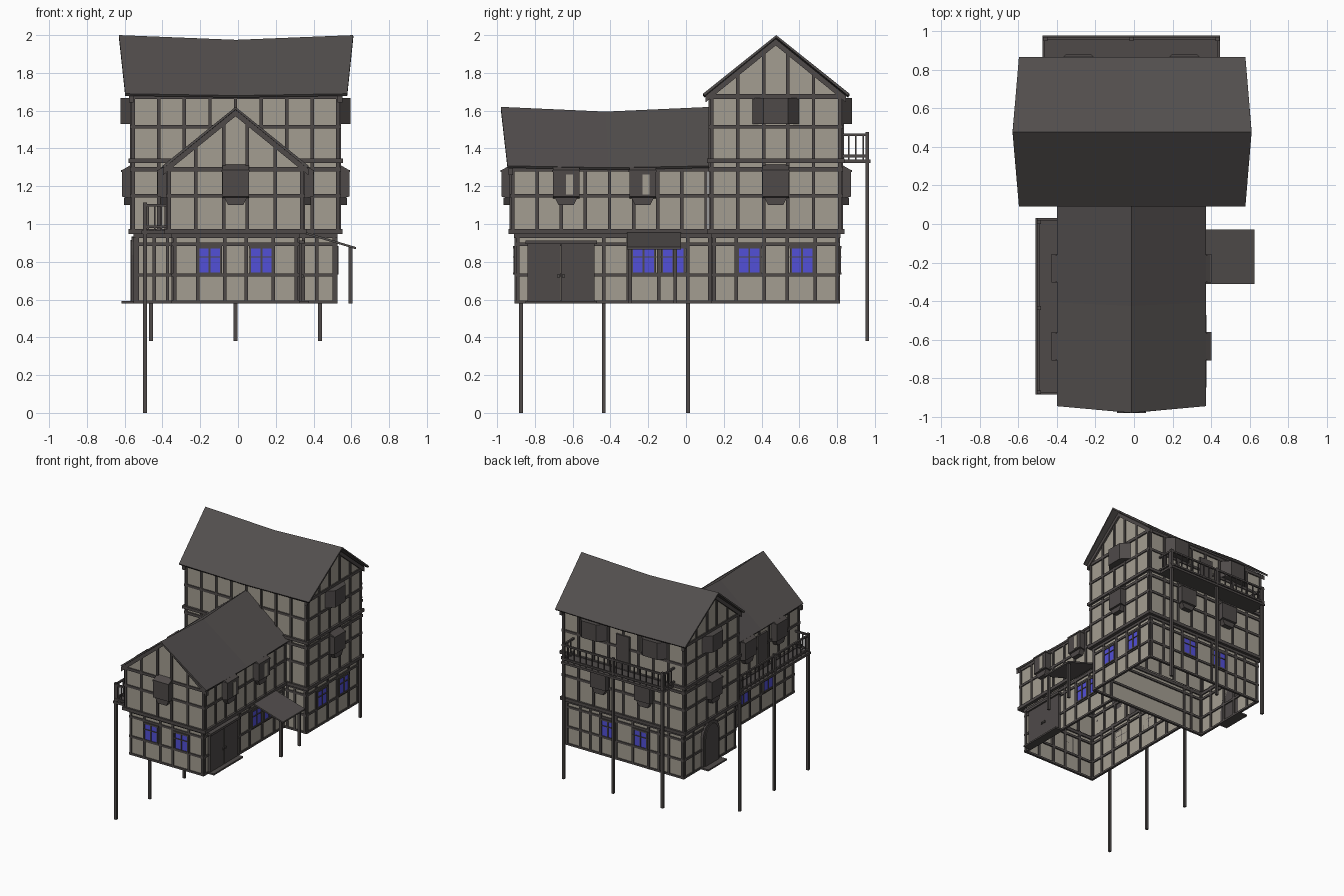
import bpy, bmesh, math
from mathutils import Matrix, Vector

if "Cube" in bpy.data.objects:
    bpy.data.objects.remove(bpy.data.objects["Cube"])

def material(name, rgb):
    m = bpy.data.materials.new(name)
    m.diffuse_color = (*rgb, 1)
    m.use_nodes = True
    m.node_tree.nodes["Principled BSDF"].inputs["Base Color"].default_value = m.diffuse_color
    return m

PLASTER = material("plaster", (0.37, 0.34, 0.285))
TIMBER = material("dark timber", (0.077, 0.068, 0.066))
ROOF = material("roof slate", (0.085, 0.077, 0.075))
GLASS = material("blue glass", (0.085, 0.08, 0.68))
parts = {}
CX = -0.013                                   # shared centre line of both wings


def bm_for(name, mat):
    return parts.setdefault(name, (bmesh.new(), mat))[0]


# Wall-local coordinates: u along the wall, n outward, z up
def prism(name, mat, M, pts, vec):
    bm = bm_for(name, mat)
    a = [bm.verts.new(M @ Vector((u, -n, z))) for u, n, z in pts]
    off = Vector((vec[0], -vec[1], vec[2]))
    b = [bm.verts.new(M @ (Vector((u, -n, z)) + off)) for u, n, z in pts]
    k = len(pts)
    fs = [bm.faces.new(a), bm.faces.new(b[::-1])]
    fs += [bm.faces.new((a[i], b[i], b[(i + 1) % k], a[(i + 1) % k])) for i in range(k)]
    bmesh.ops.recalc_face_normals(bm, faces=fs)


def box(name, mat, M, u0, u1, n0, n1, z0, z1):
    prism(name, mat, M, [(u0, n0, z0), (u1, n0, z0), (u1, n0, z1), (u0, n0, z1)], (0, n1 - n0, 0))


def sheet(name, mat, M, pts):
    bm = bm_for(name, mat)
    bm.faces.new([bm.verts.new(M @ Vector((u, 0, z))) for u, z in pts])


def wall_frames(cy, hx, hy):
    spec = dict(front=(0, -hy, 0), right=(hx, 0, 90), back=(0, hy, 180), left=(-hx, 0, -90))
    return {k: Matrix.Translation((CX + x, cy + y, 0)) @ Matrix.Rotation(math.radians(a), 4, 'Z')
            for k, (x, y, a) in spec.items()}


def storey(name, cy, hx, hy, z0, z1, posts, rails, skip=()):
    F = wall_frames(cy, hx, hy)
    for side, M in F.items():
        if side in skip:
            continue
        h = hx if side in ("front", "back") else hy
        sheet(name + "_walls", PLASTER, M, [(-h, z0), (h, z0), (h, z1), (-h, z1)])
        for u in posts[side]:
            box(name + "_posts", TIMBER, M, u - .009, u + .009, -.01, .009, z0, z1)
        for z, t, out in rails:
            box(name + "_rails", TIMBER, M, -h - out, h + out, -.01, out, z - t, z + t)
    return F


def gable(name, M, half, z0, apex, posts, slope=.81):
    top = lambda u: apex - abs(u) * slope
    sheet(name + "_gable_wall", PLASTER, M, [(-half, z0), (half, z0), (half, top(half)), (0, apex), (-half, top(half))])
    for u in posts:
        a, b = u - .009, u + .009
        prism(name + "_gable_posts", TIMBER, M, [(a, -.01, z0), (b, -.01, z0), (b, -.01, top(b)), (a, -.01, top(a))], (0, .019, 0))
    for s in (-1, 1):
        e = s * (half + .025)
        prism(name + "_rafters", TIMBER, M, [(0, -.01, apex), (e, -.01, top(e)), (e, -.01, top(e) - .035), (0, -.01, apex - .035)], (0, .025, 0))


def mirror(*us):
    return [s * u for u in us for s in (-1, 1)]


def even(h, n):
    return [-h + 2 * h * i / (n - 1) for i in range(n)]


def window(M, u, w=.06):
    box("window_glass", GLASS, M, u - w, u + w, .002, .009, .74, .875)
    for a in (-w, 0, w):
        box("window_frames", TIMBER, M, u + a - .005, u + a + .005, 0, .014, .735, .875)
    for z, t in ((.738, .006), (.826, .003), (.876, .007)):
        box("window_frames", TIMBER, M, u - w - .007, u + w + .007, 0, .015, z - t, z + t)


def oriel(M, u, gap=False):
    w = .07
    prism("oriel_boxes", TIMBER, M, [(u - w, 0, 1.315), (u - w, .052, 1.285), (u - w, .052, 1.145), (u - w, 0, 1.135)], (2 * w, 0, 0))
    prism("oriel_corbels", TIMBER, M, [(u - .06, 0, 1.14), (u + .06, 0, 1.14), (u + .04, 0, 1.1), (u - .04, 0, 1.1)], (0, .04, 0))
    box("oriel_lintels", TIMBER, M, u - w - .004, u + w + .004, 0, .056, 1.275, 1.287)
    if gap:
        box("oriel_openings", PLASTER, M, u, u + .038, .05, .055, 1.155, 1.262)


def shutters(M, u):
    # wide upper window box that narrows outward
    prism("upper_shutters", TIMBER, M, [(u - .122, 0, 1.53), (u + .122, 0, 1.53), (u + .065, .058, 1.53), (u - .065, .058, 1.53)], (0, 0, .137))


def balcony(name, M, u0, u1, d, zf, zr, posts, zb):
    box(name + "_floor", TIMBER, M, u0, u1, 0, d, zf - .012, zf + .006)
    for z in (zr, zf + .025):
        box(name + "_rails", TIMBER, M, u0, u1, d - .022, d - .008, z - .007, z + .007)
        for u in (u0, u1 - .014):
            box(name + "_rails", TIMBER, M, u, u + .014, 0, d - .01, z - .007, z + .007)
    n = round((u1 - u0) / .055)
    for i in range(1, n):
        u = u0 + (u1 - u0) * i / n
        box(name + "_balusters", TIMBER, M, u - .004, u + .004, d - .019, d - .011, zf, zr)
    for u in (u0 + .003, u1 - .011):
        for k in (.25, .5, .75):
            box(name + "_balusters", TIMBER, M, u, u + .008, d * k - .004, d * k + .004, zf, zr)
    for u in posts:
        box(name + "_posts", TIMBER, M, u - .01, u + .01, d - .028, d - .008, zb, zr + .015)


def roof(name, along, centre, half, ridge, eave, zr, ze, sag):
    # along: 'x' or 'y'; ridge and eave are (start, end) along the ridge direction
    bm = bm_for(name, ROOF)
    rows = []
    for i in range(3):
        t, s = i / 2, (sag if i == 1 else 0)
        r = ridge[0] + (ridge[1] - ridge[0]) * t
        e = eave[0] + (eave[1] - eave[0]) * t
        pts = [(e, centre - half, ze - s * .4), (r, centre, zr - s), (e, centre + half, ze - s * .4)]
        rows.append([bm.verts.new((a, b, z) if along == 'x' else (b, a, z)) for a, b, z in pts])
    for p, q in zip(rows, rows[1:]):
        for j in (0, 1):
            bm.faces.new((p[j], q[j], q[j + 1], p[j + 1]))
    bmesh.ops.recalc_face_normals(bm, faces=bm.faces)
    if sum(f.normal.z for f in bm.faces) < 0:
        bmesh.ops.reverse_faces(bm, faces=bm.faces)


# Storeys
low_rails = [(.588, .008, .008), (.73, .009, .008), (.892, .009, .008), (.938, .012, .01)]
mid_rails = [(.96, .013, .016), (1.15, .01, .008), (1.29, .011, .009)]
wing_cy, up_cy = -.3825, -.405
side6 = mirror(.325, .21, .06)
wg = storey("wing_ground", wing_cy, .33, .5175, .58, .96,
            dict(front=mirror(.322, .2, .057), right=[y - wing_cy for y in (-.89, -.435, -.305, -.145, .01, .125)],
                 left=[y * -1 + wing_cy for y in (-.89, -.78, -.65, -.47, -.33, -.15, -.02)]), low_rails, ("back",))
wu = storey("wing_upper", up_cy, .36, .52, .95, 1.31,
            dict(front=mirror(.351, .21, .063), right=even(.511, 9), left=even(.511, 9)), mid_rails, ("back",))
bg = storey("block_ground", .475, .53, .332, .58, .96,
            dict(front=mirror(.521, .43, .36), back=mirror(.521, .4, .31, .217, .075), right=side6, left=side6), low_rails)
b9 = even(.541, 9)
upper = dict(front=b9, back=b9, right=mirror(.338, .2, .063), left=mirror(.338, .2, .063))
bu = storey("block_middle", .475, .55, .347, .95, 1.34, upper, mid_rails)
bt = storey("block_top", .475, .55, .347, 1.33, 1.69, upper,
            [(1.335, .012, .018), (1.515, .01, .008), (1.675, .012, .01)])

# Gables
gable("wing", wu["front"], .36, 1.3, 1.605, mirror(.21, .063))
for side in ("left", "right"):
    gable("block", bt[side], .347, 1.68, 1.98, mirror(.2, .063))

# Sagging roofs
roof("wing_roof", 'y', CX, .387, (-.98, .13), (-.945, .13), 1.62, 1.308, .025)
roof("block_roof", 'x', .478, .388, (-.63, .61), (-.597, .578), 2.0, 1.69, .025)

# Ground windows
for M, us in ((wg["front"], (-.138, .138)), (wg["right"], (.158, .315)), (wg["left"], (-.143, .177)),
              (bg["right"], (-.14, .14)), (bg["back"], (-.146, .146))):
    for u in us:
        window(M, u)

# Oriels and shuttered windows
oriel(wu["front"], 0)
for u in (-.23, .175):
    oriel(wu["right"], u, True)
    oriel(wu["left"], -u)
for side in ("left", "right"):
    oriel(bu[side], 0)
    shutters(bt[side], 0)
for s in (-1, 1):
    oriel(bu["back"], s * .2)
    shutters(bt["back"], s * .275)

# Double door on the right with lintel, step and knobs
M = wg["right"]
for u in (-.457, -.279):
    box("double_door", TIMBER, M, u, u + .176, 0, .022, .585, .895)
box("door_lintel", TIMBER, M, -.467, -.09, 0, .035, .893, .912)
box("door_step", TIMBER, M, -.467, -.09, 0, .06, .58, .593)
for u in (-.293, -.265):
    box("door_knobs", ROOF, M, u - .008, u + .008, .02, .03, .717, .733)

# Awning with two posts
prism("awning", ROOF, M, [(.07, .04, .958), (.07, .308, .878), (.07, .308, .866), (.07, .04, .946)], (.285, 0, 0))
for u in (.088, .325):
    box("awning_posts", TIMBER, M, u - .009, u + .009, .268, .288, .58, .878)

# Arched door on the left with step
M = bg["left"]
for w, h, n, name in ((.105, .935, .02, "arched_door_frame"), (.085, .915, .027, "arched_door")):
    arc = [(w * math.cos(math.pi * i / 8), 0, h - .1 + .1 * math.sin(math.pi * i / 8)) for i in range(9)]
    prism(name, TIMBER, M, arc + [(-w, 0, .58), (w, 0, .58)], (0, n, 0))
box("arched_door_step", TIMBER, M, -.12, .12, 0, .075, .58, .593)

# Balconies and their doors
balcony("side_balcony", wu["left"], -.435, .48, .137, .96, 1.1, (-.415, .03, .468), 0)
balcony("back_balcony", bt["back"], -.458, .462, .155, 1.335, 1.472, (-.447, 0, .447), .38)
box("side_balcony_door", TIMBER, wu["left"], -.03, .09, 0, .015, .96, 1.25)
box("back_balcony_door", TIMBER, bt["back"], -.06, .06, 0, .015, 1.34, 1.62)

# Turn every collected part into an object
for name, (bm, mat) in parts.items():
    me = bpy.data.meshes.new(name)
    bm.to_mesh(me)
    bm.free()
    me.materials.append(mat)
    ob = bpy.data.objects.new(name, me)
    bpy.context.collection.objects.link(ob)
    if name.endswith("_roof"):
        mod = ob.modifiers.new("thickness", 'SOLIDIFY')
        mod.thickness = .014
        mod.offset = -1
